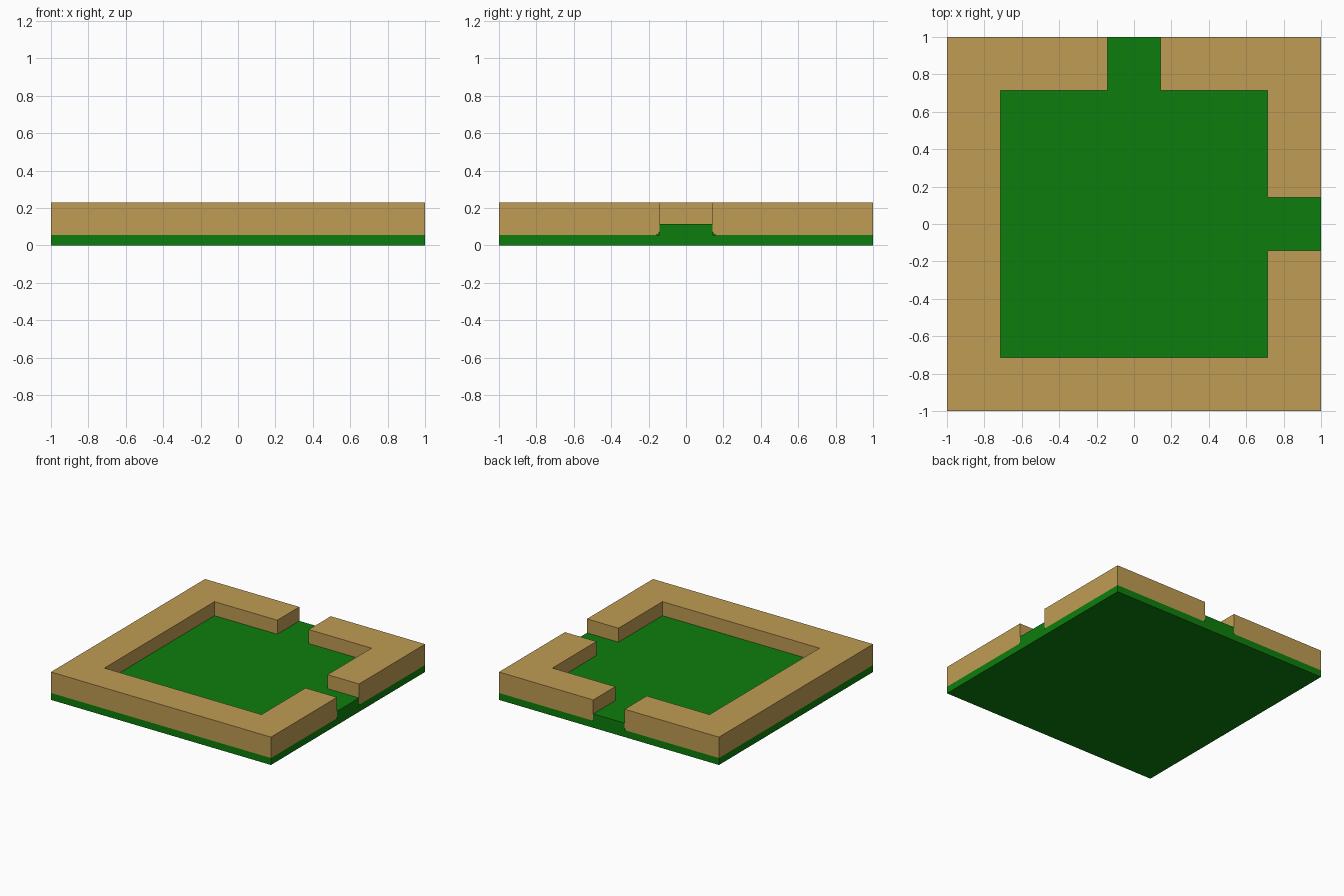
import bpy
import bmesh

cube = bpy.data.objects.get("Cube")
if cube:
    bpy.data.objects.remove(cube, do_unlink=True)

# Main dimensions
OUT, INN, GAP = 1.0, 0.714, 0.143        # outer edge, inner wall face, half opening
BASE_Z, FLOOR_Z, WALL_Z = 0.057, 0.114, 0.229


def make_material(name, color):
    mat = bpy.data.materials.new(name)
    mat.use_nodes = True
    mat.diffuse_color = (*color, 1)
    bsdf = mat.node_tree.nodes["Principled BSDF"]
    bsdf.inputs["Base Color"].default_value = (*color, 1)
    return mat


def prism(name, outline, z0, z1, mat, round_ends=False):
    """Extrude a counter-clockwise outline from z0 to z1."""
    bm = bmesh.new()
    face = bm.faces.new([bm.verts.new((x, y, z0)) for x, y in outline])
    top = bmesh.ops.extrude_face_region(bm, geom=[face])["geom"]
    for v in top:
        if isinstance(v, bmesh.types.BMVert):
            v.co.z = z1
    bmesh.ops.recalc_face_normals(bm, faces=bm.faces)
    if round_ends:
        # Small rounding on the bottom edges that face the openings
        def at_gap(e):
            a, b = (v.co for v in e.verts)
            low = max(a.z, b.z) < z0 + 1e-4
            return low and any(abs(abs(a[i]) - GAP) < 1e-4 and abs(a[i] - b[i]) < 1e-4
                               for i in (0, 1))
        bmesh.ops.bevel(bm, geom=[e for e in bm.edges if at_gap(e)],
                        offset=0.015, segments=3, profile=0.5, affect='EDGES')
    mesh = bpy.data.meshes.new(name)
    bm.to_mesh(mesh)
    bm.free()
    mesh.materials.append(mat)
    obj = bpy.data.objects.new(name, mesh)
    bpy.context.collection.objects.link(obj)
    return obj


green = make_material("grass green", (0.004, 0.208, 0.004))
tan = make_material("sand tan", (0.52, 0.332, 0.088))

# Square base slab
prism("base", [(-OUT, -OUT), (OUT, -OUT), (OUT, OUT), (-OUT, OUT)], 0, BASE_Z, green)

# Raised floor reaching out through the back and side openings
prism("floor", [(-INN, -INN), (INN, -INN), (INN, -GAP), (OUT, -GAP), (OUT, GAP),
                (INN, GAP), (INN, INN), (GAP, INN), (GAP, OUT), (-GAP, OUT),
                (-GAP, INN), (-INN, INN)], BASE_Z, FLOOR_Z, green)

# Long wall wrapping three corners
prism("main_wall", [(-OUT, -OUT), (OUT, -OUT), (OUT, -GAP), (INN, -GAP), (INN, -INN),
                    (-INN, -INN), (-INN, INN), (-GAP, INN), (-GAP, OUT), (-OUT, OUT)],
      BASE_Z, WALL_Z, tan, True)

# Short corner wall between the two openings
prism("corner_wall", [(INN, GAP), (OUT, GAP), (OUT, OUT), (GAP, OUT), (GAP, INN),
                      (INN, INN)], BASE_Z, WALL_Z, tan, True)
